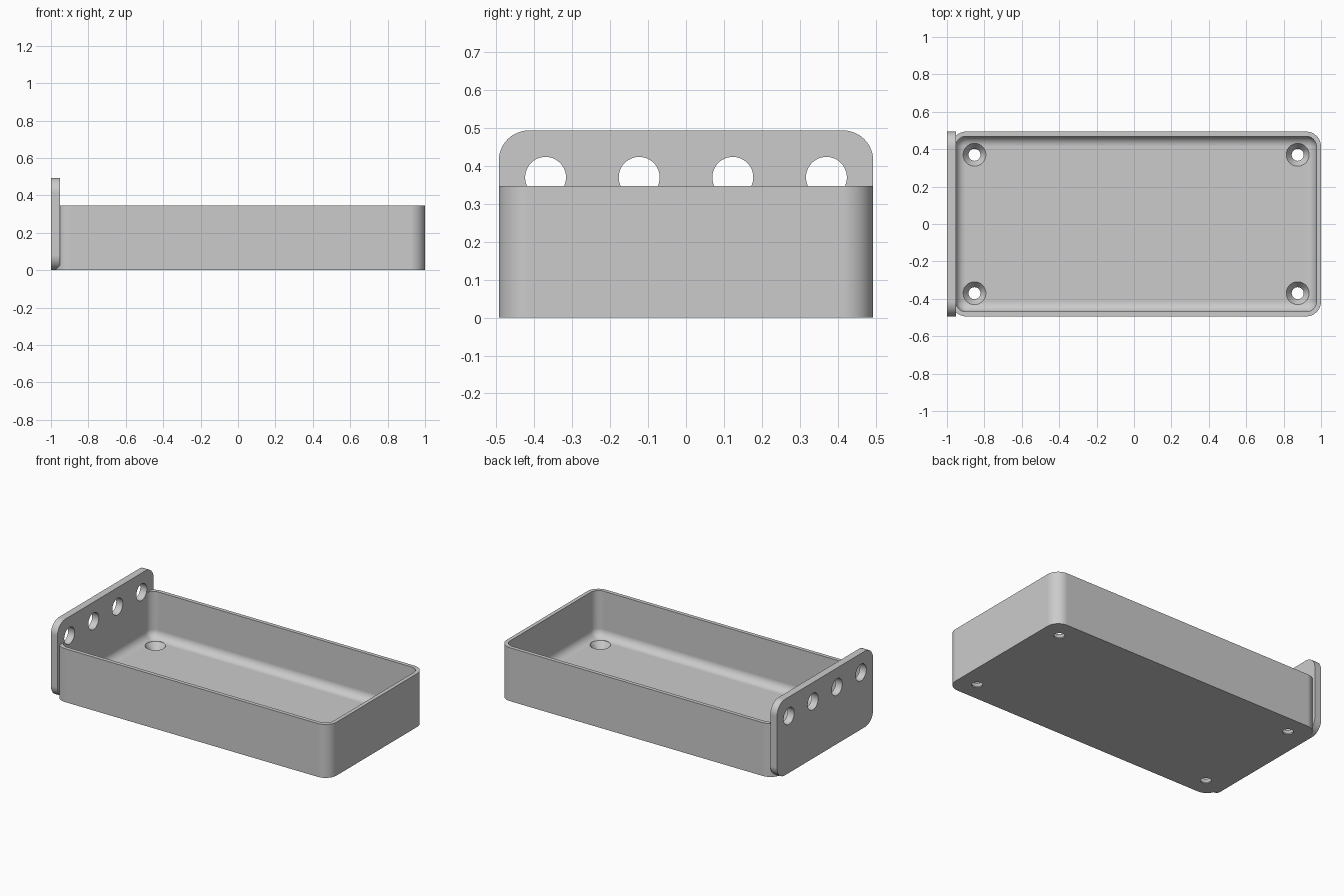
import bpy, bmesh
from math import cos, sin, pi, radians
from mathutils import Matrix, Vector

if "Cube" in bpy.data.objects:
    bpy.data.objects.remove(bpy.data.objects["Cube"])

grey = bpy.data.materials.new("plain grey")
grey.use_nodes = True
grey.diffuse_color = (0.6, 0.6, 0.6, 1)
grey.node_tree.nodes["Principled BSDF"].inputs["Base Color"].default_value = grey.diffuse_color


def rounded_rect(half_a, half_b, radius, steps=12):
    """Outline points of a rounded rectangle, counter-clockwise."""
    points = []
    for k, (sa, sb) in enumerate([(1, 1), (-1, 1), (-1, -1), (1, -1)]):
        for i in range(steps + 1):
            t = (k + i / steps) * pi / 2
            points.append((sa * (half_a - radius) + radius * cos(t),
                           sb * (half_b - radius) + radius * sin(t)))
    return points


def circle(radius, steps=48):
    return [(radius * cos(2 * pi * i / steps), radius * sin(2 * pi * i / steps))
            for i in range(steps)]


def stack(bm, layers, matrix=Matrix()):
    """Skin a closed solid over (outline, height) layers."""
    rings = [[bm.verts.new(matrix @ Vector((a, b, h))) for a, b in outline]
             for outline, h in layers]
    for low, high in zip(rings, rings[1:]):
        for i in range(len(low)):
            j = (i + 1) % len(low)
            bm.faces.new((low[i], low[j], high[j], high[i]))
    bm.faces.new(rings[0][::-1])
    bm.faces.new(rings[-1])


def make_object(name, bm):
    bmesh.ops.recalc_face_normals(bm, faces=bm.faces)
    mesh = bpy.data.meshes.new(name)
    bm.to_mesh(mesh)
    bm.free()
    mesh.materials.append(grey)
    obj = bpy.data.objects.new(name, mesh)
    bpy.context.collection.objects.link(obj)
    return obj


def combine(obj, other, operation):
    """Apply a boolean with another object, then drop that object."""
    mod = obj.modifiers.new("combine", "BOOLEAN")
    mod.operation = operation
    mod.solver = "EXACT"
    mod.object = other
    bpy.context.view_layer.objects.active = obj
    bpy.ops.object.modifier_apply(modifier=mod.name)
    bpy.data.objects.remove(other)


# Tray: outer wall, rim, inner wall, filleted floor
CX, HX, HY, TOP, FLOOR = 0.011, 0.989, 0.494, 0.347, 0.048
WALL, CORNER, FILLET = 0.025, 0.08, 0.052
layers = [(rounded_rect(HX, HY, CORNER), 0), (rounded_rect(HX, HY, CORNER), TOP)]
inner = CORNER - WALL
layers.append((rounded_rect(HX - WALL, HY - WALL, inner), TOP))
for i in range(11):
    t = i / 10 * pi / 2
    inset = FILLET * (1 - cos(t))
    layers.append((rounded_rect(HX - WALL - inset, HY - WALL - inset, inner - inset),
                   FLOOR + FILLET * (1 - sin(t))))
bm = bmesh.new()
stack(bm, layers, Matrix.Translation((CX, 0, 0)))
tray = make_object("tray_with_end_plate", bm)

# Upright end plate, flush with the inner wall; local (a, b, h) map to (y, z, x)
HALF_HEIGHT = 0.247
to_side = Matrix(((0, 0, 1, 0), (1, 0, 0, 0), (0, 1, 0, 0), (0, 0, 0, 1)))
outline = rounded_rect(HY, HALF_HEIGHT, CORNER)
bm = bmesh.new()
stack(bm, [(outline, -1), (outline, CX - HX + WALL)],
      Matrix.Translation((0, 0, HALF_HEIGHT)) @ to_side)
combine(tray, make_object("end_plate", bm), "UNION")

# Countersunk screw holes in the floor
bm = bmesh.new()
for sx in (-1, 1):
    for sy in (-1, 1):
        stack(bm, [(circle(0.032), -0.05), (circle(0.032), 0.007),
                   (circle(0.061), FLOOR), (circle(0.061), FLOOR + 0.02)],
              Matrix.Translation((CX + sx * 0.864, sy * 0.37, 0)))
combine(tray, make_object("screw_hole_cutter", bm), "DIFFERENCE")

# Row of round holes through the end plate
bm = bmesh.new()
for k in (-1.5, -0.5, 0.5, 1.5):
    stack(bm, [(circle(0.054), -1.1), (circle(0.054), -0.9)],
          Matrix.Translation((0, k * 0.247, 0.37)) @ to_side)
combine(tray, make_object("plate_hole_cutter", bm), "DIFFERENCE")

# Smooth curves with flat panels and sharp edges
tray.select_set(True)
bpy.context.view_layer.objects.active = tray
bpy.ops.object.shade_smooth_by_angle(angle=radians(30))
weighted = tray.modifiers.new("flat_panels", "WEIGHTED_NORMAL")
weighted.keep_sharp = True
